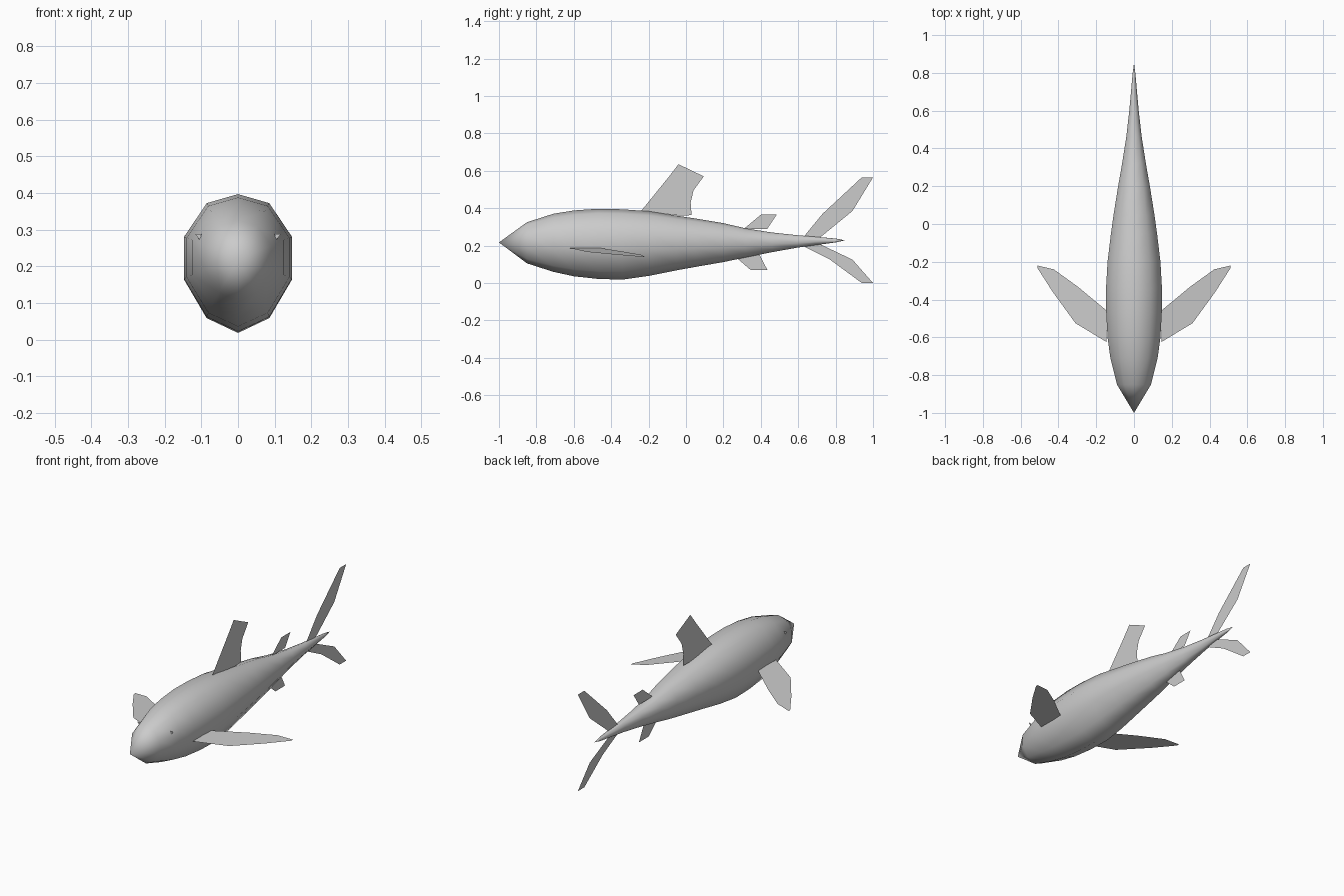
import bpy, bmesh


def make_object(name, verts, faces, smooth=False):
    mesh = bpy.data.meshes.new(name)
    mesh.from_pydata(verts, [], faces)
    bm = bmesh.new()
    bm.from_mesh(mesh)
    bmesh.ops.recalc_face_normals(bm, faces=bm.faces)
    for f in bm.faces:
        f.smooth = smooth
    bm.to_mesh(mesh)
    bm.free()
    obj = bpy.data.objects.new(name, mesh)
    bpy.context.collection.objects.link(obj)
    return obj


def sheet(name, verts):
    """Flat, zero-thickness fin from one outline."""
    return make_object(name, verts, [list(range(len(verts)))])


# Body: ten-sided rings lofted from nose to tail: (y, half width, top, bottom)
stations = [
    (-0.85, 0.090, 0.325, 0.105), (-0.71, 0.125, 0.370, 0.060),
    (-0.60, 0.140, 0.388, 0.036), (-0.47, 0.147, 0.397, 0.022),
    (-0.34, 0.148, 0.394, 0.018), (-0.20, 0.140, 0.384, 0.038),
    (-0.05, 0.122, 0.360, 0.068), (0.05, 0.108, 0.345, 0.086),
    (0.20, 0.084, 0.320, 0.112), (0.32, 0.063, 0.292, 0.137),
    (0.46, 0.041, 0.270, 0.165), (0.60, 0.025, 0.255, 0.190),
    (0.80, 0.007, 0.238, 0.217),
]
# Cross-section as (width factor, height factor above or below the midline)
half = [(0.58, 0.86), (1, 0.335), (1, -0.28), (0.58, -0.80)]
section = [(0, 1)] + half + [(0, -1)] + [(-w, h) for w, h in reversed(half)]
N = len(section)
MID = 0.222

verts, faces = [], []
for y, width, top, bottom in stations:
    for w, h in section:
        z = MID + h * ((top - MID) if h > 0 else (MID - bottom))
        verts.append((w * width, y, z))
for r in range(len(stations) - 1):
    for i in range(N):
        j = (i + 1) % N
        faces.append((r * N + i, r * N + j, (r + 1) * N + j, (r + 1) * N + i))
nose, tail = len(verts), len(verts) + 1
verts += [(0, -1, 0.217), (0, 0.85, 0.228)]
last = (len(stations) - 1) * N
for i in range(N):
    j = (i + 1) % N
    faces += [(nose, j, i), (tail, last + i, last + j)]
make_object("body", verts, faces, smooth=True)

# Upright fins on the centre plane, outlines in (y, z)
upright = {
    "dorsal_fin": [(-0.24, 0.385), (-0.09, 0.57), (-0.04, 0.635), (0.095, 0.57),
                   (0.04, 0.495), (0.025, 0.43), (0.03, 0.363), (-0.03, 0.36)],
    "second_dorsal_fin": [(0.31, 0.29), (0.40, 0.365), (0.485, 0.365), (0.435, 0.29)],
    "anal_fin": [(0.27, 0.135), (0.345, 0.07), (0.435, 0.07), (0.39, 0.158)],
    "tail_fin_upper": [(0.63, 0.248), (0.73, 0.37), (0.94, 0.565), (1.0, 0.565),
                       (0.89, 0.385), (0.72, 0.246)],
    "tail_fin_lower": [(0.72, 0.206), (0.89, 0.125), (1.0, 0.0), (0.94, 0.0),
                       (0.77, 0.125), (0.63, 0.196)],
}
for name, outline in upright.items():
    sheet(name, [(0, y, z) for y, z in outline])

# Pectoral fins, sloping gently down to the tips, outline in (x, y)
pectoral = [(0.145, -0.625), (0.31, -0.525), (0.43, -0.36), (0.51, -0.235),
            (0.51, -0.22), (0.425, -0.24), (0.30, -0.33), (0.143, -0.46)]
for side, s in (("left", 1), ("right", -1)):
    sheet("pectoral_fin_" + side,
          [(s * x, y, 0.187 - 0.129 * (x - 0.145)) for x, y in pectoral])
    # Tiny flat eye marks poking out of the head
    sheet("eye_" + side, [(s * x, -0.765, z) for x, z in
                          ((0.10, 0.288), (0.117, 0.288), (0.102, 0.268))])
